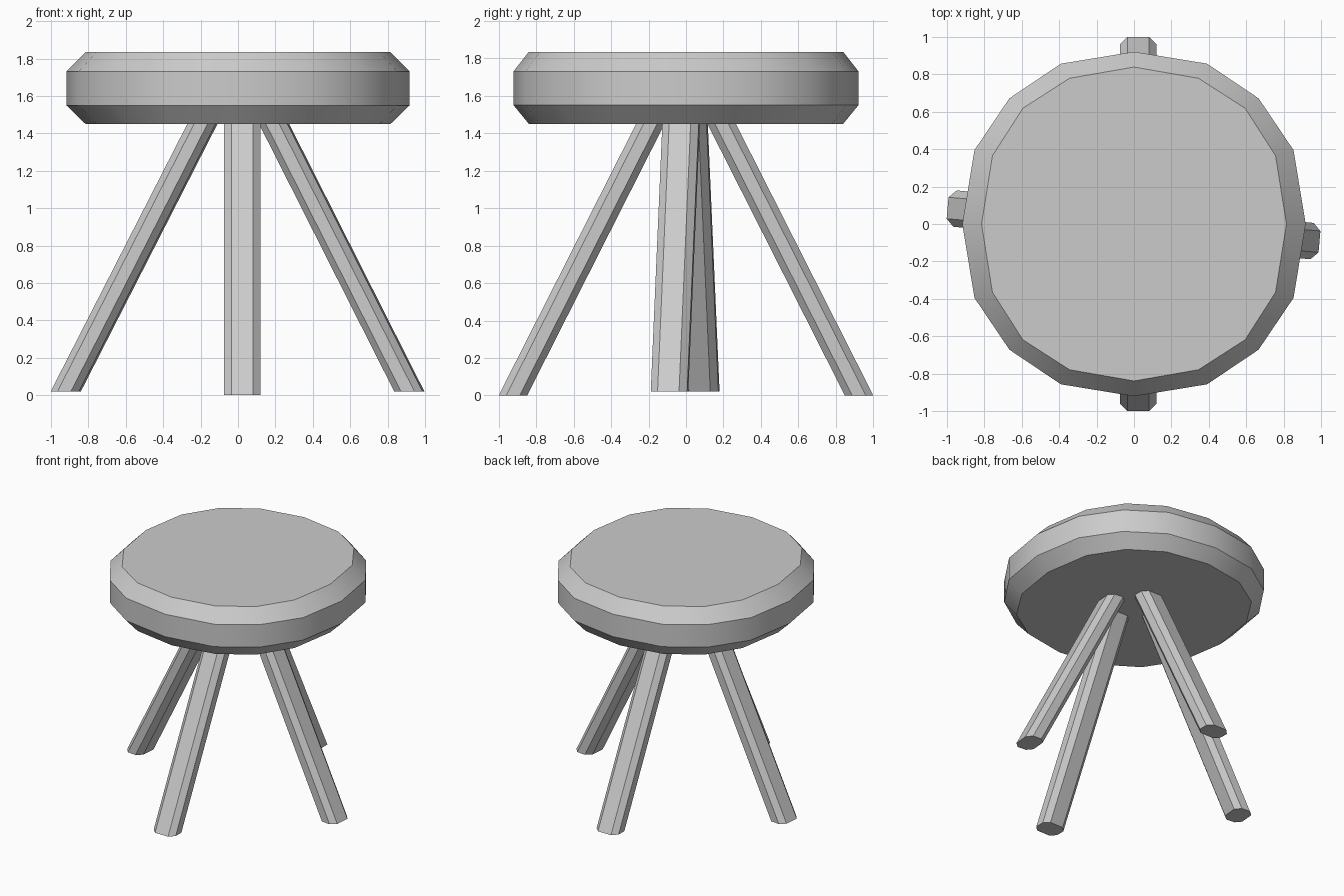
import bpy, bmesh
from math import radians
from mathutils import Vector, Matrix

if "Cube" in bpy.data.objects:
    bpy.data.objects.remove(bpy.data.objects["Cube"])


def loft(name, rings):
    """Closed solid through a stack of equal-length rings."""
    bm = bmesh.new()
    loops = [[bm.verts.new(p) for p in ring] for ring in rings]
    n = len(loops[0])
    for a, b in zip(loops, loops[1:]):
        for i in range(n):
            j = (i + 1) % n
            bm.faces.new((a[i], a[j], b[j], b[i]))
    bm.faces.new(loops[0][::-1])
    bm.faces.new(loops[-1])
    bmesh.ops.recalc_face_normals(bm, faces=bm.faces)
    mesh = bpy.data.meshes.new(name)
    bm.to_mesh(mesh)
    bm.free()
    obj = bpy.data.objects.new(name, mesh)
    bpy.context.collection.objects.link(obj)
    bpy.ops.object.select_all(action='DESELECT')
    obj.select_set(True)
    bpy.context.view_layer.objects.active = obj
    bpy.ops.object.shade_smooth_by_angle(angle=radians(30))
    return obj


def full_ring(quarter, z):
    """Mirror a quarter outline (+x to +y) into a full ring."""
    half = quarter + [(-x, y) for x, y in quarter[-2::-1]]
    return [(x, y, z) for x, y in half + [(-x, -y) for x, y in half[1:-1]]]


# Sixteen-sided seat cushion with bevelled rims
outer = [(0.918, 0), (0.853, 0.395), (0.666, 0.672), (0.391, 0.857), (0, 0.921)]
inner = [(0.815, 0), (0.757, 0.365), (0.594, 0.619), (0.345, 0.779), (0, 0.839)]
seat = loft("seat", [full_ring(inner, 1.45), full_ring(outer, 1.55),
                     full_ring(outer, 1.73), full_ring(inner, 1.835)])

# Splayed legs with a chamfered rectangular (eight-sided) section
W, D, C = 0.0975, 0.076, 0.04
section = [(D, W - C), (D - C, W), (C - D, W), (-D, W - C),
           (-D, C - W), (C - D, -W), (D - C, -W), (D, C - W)]


def leg(name, foot, top, turn):
    rot = Matrix.Rotation(radians(turn), 3, 'Z')
    return loft(name, [[Vector(c) + rot @ Vector((u, v, 0)) for u, v in section]
                       for c in (foot, top)])


leg("front_leg", (0.0225, -0.924, 0), (0.0225, -0.165, 1.5), -90)
leg("back_leg", (0.0225, 0.924, 0), (0.0225, 0.165, 1.5), 90)
leg("right_leg", (0.916, -0.088, 0.02), (0.168, -0.024, 1.5), -5)
leg("left_leg", (-0.921, 0.079, 0.02), (-0.165, 0.014, 1.5), 175)
